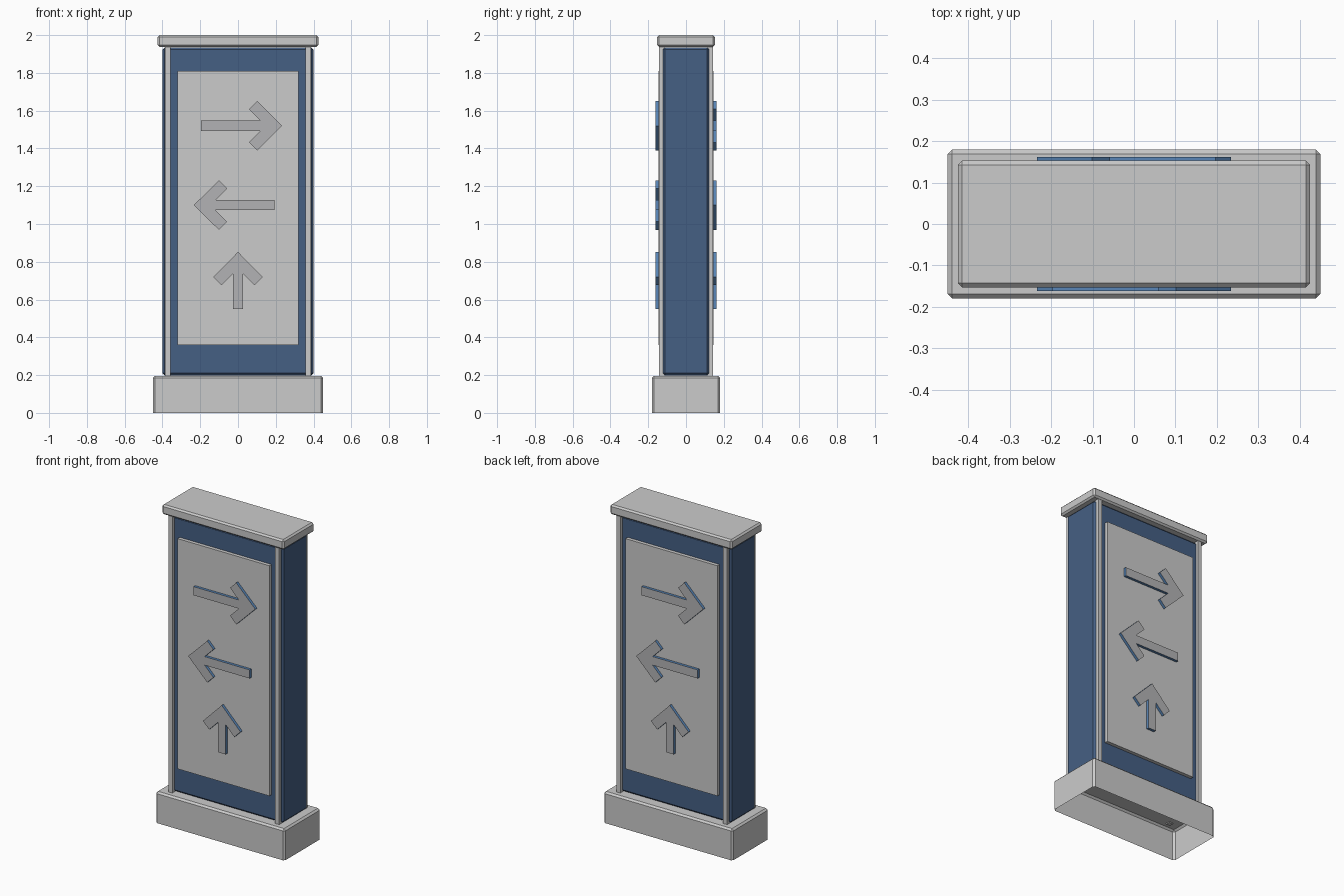
import bpy, bmesh
from math import pi
from mathutils import Matrix

if "Cube" in bpy.data.objects:
    bpy.data.objects.remove(bpy.data.objects["Cube"])


def material(name, color):
    m = bpy.data.materials.new(name)
    m.diffuse_color = (*color, 1)
    m.use_nodes = True
    m.node_tree.nodes["Principled BSDF"].inputs["Base Color"].default_value = m.diffuse_color
    return m


BLUE = material("dark_blue", (0.06, 0.115, 0.23))
ARROW_BLUE = material("arrow_blue", (0.10, 0.24, 0.48))
FACE_GREY = material("arrow_face_grey", (0.45, 0.45, 0.46))


def finish(name, bm, mats=()):
    me = bpy.data.meshes.new(name)
    bm.to_mesh(me)
    bm.free()
    for m in mats:
        me.materials.append(m)
    ob = bpy.data.objects.new(name, me)
    bpy.context.collection.objects.link(ob)
    return ob


def box(name, x, y, z, bevel=0.0, mats=(), open_bottom=False):
    """Chamfered box from (min, max) ranges."""
    bm = bmesh.new()
    bmesh.ops.create_cube(bm, size=1)
    for v in bm.verts:
        v.co = [r[0] if c < 0 else r[1] for c, r in zip(v.co, (x, y, z))]
    if open_bottom:
        bottom = [f for f in bm.faces if f.normal.z < -0.5]
        bmesh.ops.delete(bm, geom=bottom, context='FACES_ONLY')
    if bevel:
        edges = [e for e in bm.edges if not e.is_boundary]
        bmesh.ops.bevel(bm, geom=edges, offset=bevel, segments=1,
                        affect='EDGES', profile=0.5)
    return finish(name, bm, mats)


def arrow(name, tip, length, angle, side):
    """Raised arrow; the profile is drawn pointing along +x, tip at origin."""
    half = [(-0.133, 0.131), (-0.176, 0.088), (-0.115, 0.027), (-length, 0.027)]
    pts = [(0, 0)] + half + [(x, -z) for x, z in reversed(half)]
    bm = bmesh.new()
    face = bm.faces.new([bm.verts.new((x, 0, z)) for x, z in pts])
    ext = bmesh.ops.extrude_face_region(bm, geom=[face])
    for v in ext["geom"]:
        if isinstance(v, bmesh.types.BMVert):
            v.co.y = -0.018
    bmesh.ops.recalc_face_normals(bm, faces=bm.faces)
    for f in bm.faces:
        f.material_index = 1 if abs(f.normal.y) > 0.5 else 0
    place = (Matrix.Rotation(side, 4, 'Z')
             @ Matrix.Translation((tip[0], -0.144, tip[1]))
             @ Matrix.Rotation(angle, 4, 'Y'))
    bm.transform(place)
    finish(name, bm, (ARROW_BLUE, FACE_GREY))


# Plinth (hollow underneath), body and cap
box("base", (-0.45, 0.45), (-0.18, 0.18), (0, 0.196), 0.011, open_bottom=True)
box("body", (-0.40, 0.40), (-0.123, 0.123), (0.198, 1.935), 0.012, (BLUE,))
box("cap", (-0.425, 0.425), (-0.153, 0.153), (1.938, 2.0), 0.01)

# Corner trim posts
for sx in (-1, 1):
    for sy in (-1, 1):
        xs = sorted((sx * 0.358, sx * 0.386))
        ys = sorted((sy * 0.114, sy * 0.142))
        box("corner_post", xs, ys, (0.19, 1.945))

# Sign panels and raised arrows, the back being the front turned half round
for label, side, sy in (("front", 0, -1), ("back", pi, 1)):
    box(label + "_panel", (-0.32, 0.32), sorted((sy * 0.115, sy * 0.145)),
        (0.36, 1.81))
    arrow(label + "_arrow_right", (0.234, 1.52), 0.431, 0, side)
    arrow(label + "_arrow_left", (-0.234, 1.10), 0.428, pi, side)
    arrow(label + "_arrow_up", (0, 0.852), 0.302, -pi / 2, side)
